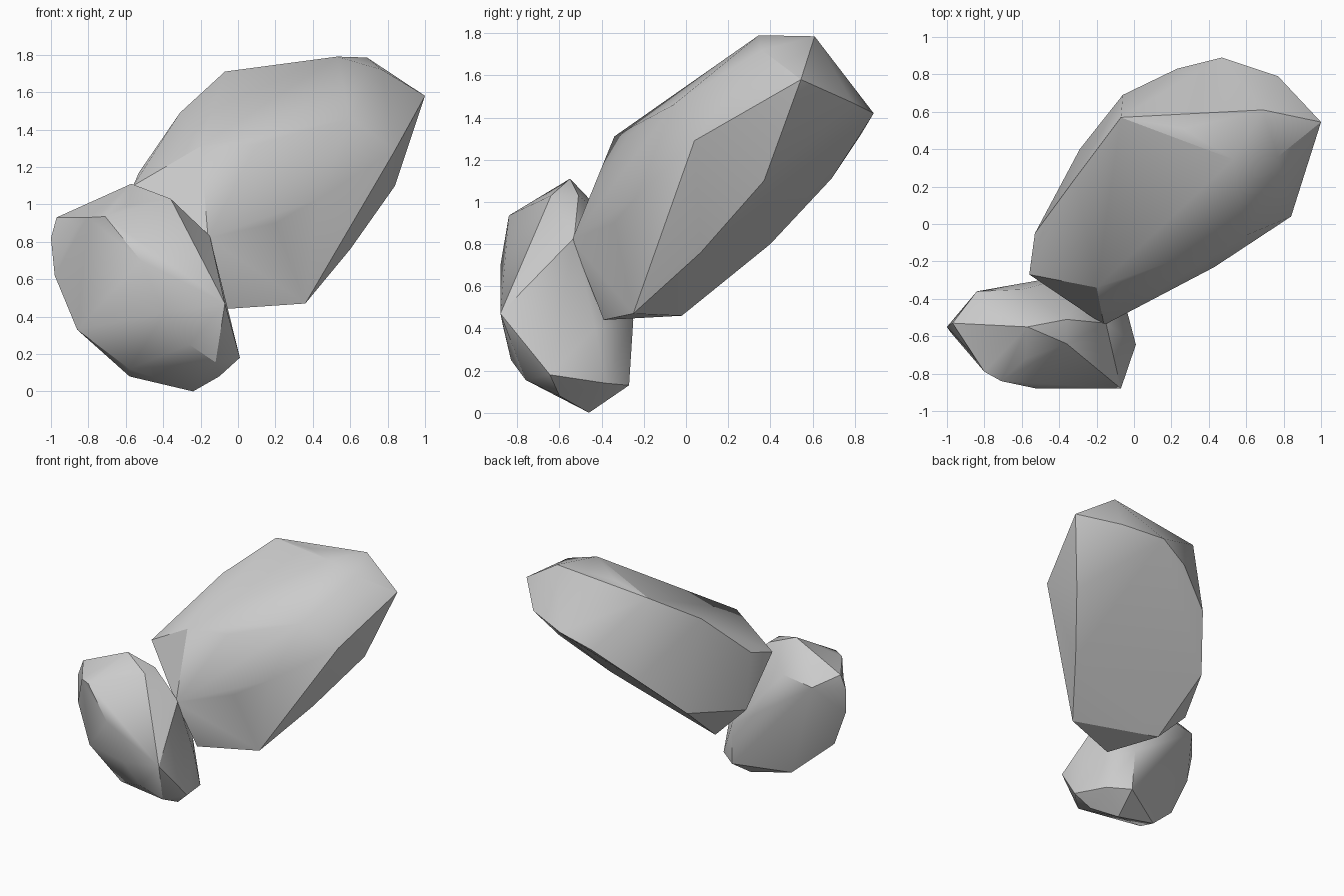
import bpy, bmesh
from mathutils import Vector, Matrix

if "Cube" in bpy.data.objects:
    bpy.data.objects.remove(bpy.data.objects["Cube"])


def boulder(name, pts, axis, flat):
    """Faceted stone: hull the points, rounding them just enough that all are kept."""
    pts = [Vector(p) for p in pts]
    d = Vector(axis).normalized()
    n = Vector(flat)
    n = (n - n.dot(d) * d).normalized()
    rot = Matrix((d, n, d.cross(n)))
    loc = [rot @ p for p in pts]
    lo = Vector([min(p[i] for p in loc) for i in range(3)])
    hi = Vector([max(p[i] for p in loc) for i in range(3)])
    mid, half = (lo + hi) / 2, (hi - lo) / 2
    unit = [Vector([(p[i] - mid[i]) / half[i] for i in range(3)]) for p in loc]
    for step in range(21):
        bm = bmesh.new()
        home = {}
        for u, p in zip(unit, pts):
            home[bm.verts.new(u.lerp(u.normalized(), step / 20))] = p
        bmesh.ops.convex_hull(bm, input=list(bm.verts))
        loose = [v for v in bm.verts if not v.link_faces]
        if len(loose) == 0 or step == 20:
            break
        bm.free()
    for v in bm.verts:
        v.co = home[v]
    bmesh.ops.delete(bm, geom=loose, context='VERTS')
    bmesh.ops.recalc_face_normals(bm, faces=list(bm.faces))
    me = bpy.data.meshes.new(name)
    bm.to_mesh(me)
    bm.free()
    ob = bpy.data.objects.new(name, me)
    bpy.context.collection.objects.link(ob)
    bpy.ops.object.select_all(action='DESELECT')
    ob.select_set(True)
    bpy.context.view_layer.objects.active = ob
    bpy.ops.object.shade_smooth_by_angle(angle=0.52)
    return ob


# Large leaning rock
large = [
    # top rim
    (1.0, .545, 1.58), (.77, .36, 1.72), (.53, .345, 1.79), (.26, .51, 1.74),
    (-.07, .57, 1.71), (.69, .61, 1.785),
    # back and underside
    (.77, .79, 1.47), (.47, .89, 1.42), (.23, .83, 1.32), (-.06, .69, 1.11),
    (-.29, .40, .80), (-.50, -.03, .72), (-.24, -.02, .46), (-.08, -.39, .44),
    (.36, -.25, .47), (.60, .07, .76), (.84, .37, 1.10), (.84, .04, 1.29),
    # front face
    (.60, -.06, 1.46), (.43, -.23, 1.03), (.20, -.34, .90), (-.16, -.54, .82),
    (.10, -.27, 1.32), (-.20, -.34, 1.31), (-.31, .25, 1.49),
    (-.53, -.05, 1.17), (-.56, -.27, 1.10),
]
boulder("large_rock", large, (.6, .5, .62), (.33, .66, -.67))

# Small upright rock
small = [
    # crown
    (-.57, -.55, 1.11), (-.82, -.45, .96), (-.36, -.51, 1.03), (-.36, -.64, 1.03),
    (-.58, -.72, 1.0), (-.97, -.53, .93),
    # front ridge
    (-.71, -.84, .935), (-.80, -.79, .93), (-.88, -.68, .87), (-.52, -.88, .70),
    (-.39, -.87, .42), (-.26, -.83, .25), (-.07, -.88, .47), (-.12, -.76, .155),
    (.01, -.645, .18),
    # left side and base
    (-1.0, -.55, .82), (-.98, -.58, .62), (-.86, -.61, .33), (-.58, -.62, .12),
    (-.58, -.48, .08), (-.24, -.46, 0), (-.10, -.60, .08), (-.21, -.27, .13),
    # back
    (-.84, -.36, .86), (-.60, -.35, .90), (-.22, -.25, .44), (-.15, -.53, .83),
    (-.08, -.43, .40), (-.06, -.38, .14),
]
boulder("small_rock", small, (.49, 0, -.87), (0, 1, 0))
